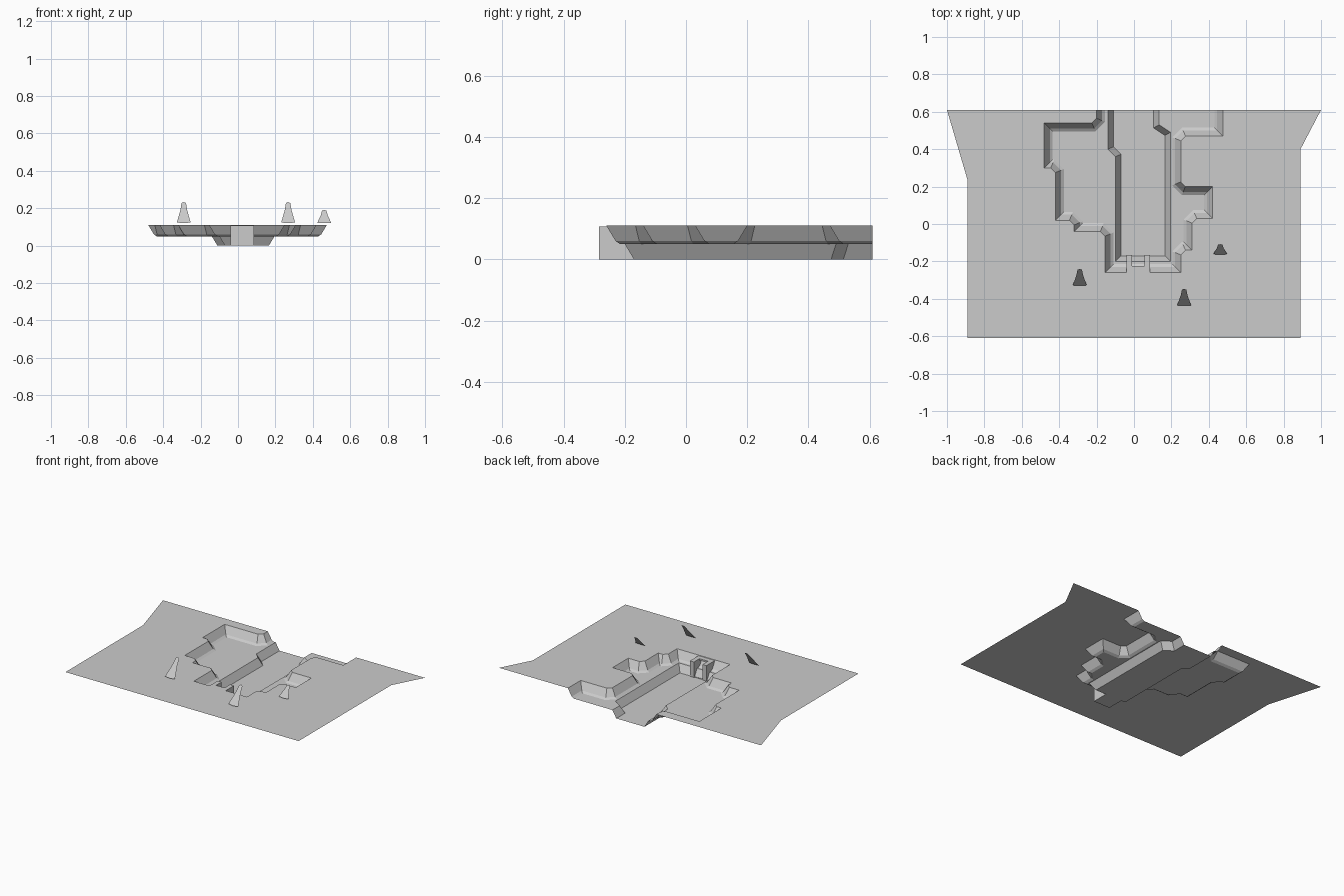
import bpy, bmesh
from mathutils import Vector

cube = bpy.data.objects.get("Cube")
if cube:
    bpy.data.objects.remove(cube, do_unlink=True)

stone = bpy.data.materials.new("stone_grey")
stone.use_nodes = True
GREY = (0.6, 0.6, 0.6, 1)
stone.diffuse_color = GREY
stone.node_tree.nodes["Principled BSDF"].inputs["Base Color"].default_value = GREY

TOP, LEDGE, BACK = 0.11, 0.05, 0.61


def finish(name, bm):
    mesh = bpy.data.meshes.new(name)
    bm.to_mesh(mesh)
    bm.free()
    mesh.materials.append(stone)
    obj = bpy.data.objects.new(name, mesh)
    bpy.context.collection.objects.link(obj)
    return obj


def cross(a, b):
    return a.x * b.y - a.y * b.x


def cut_corners(points, size):
    """Chamfer the corners that stick into the pit."""
    pts = [Vector(p) for p in points]
    out = [pts[0]]
    for a, b, c in zip(pts, pts[1:], pts[2:]):
        d, e = (b - a).normalized(), (c - b).normalized()
        out += [b - d * size, b + e * size] if cross(d, e) < -0.5 else [b]
    return out + [pts[-1]]


def inset(path, dist):
    """Move an open path to its left by a fixed distance, with mitred corners."""
    dirs = [(b - a).normalized() for a, b in zip(path, path[1:])]
    norms = [Vector((-d.y, d.x)) for d in dirs]
    out = [path[0] + norms[0] * dist]
    for p, m, n in zip(path[1:], norms, norms[1:]):
        out.append(p + (m + n) * (dist / (1 + m.dot(n))))
    return out + [path[-1] + norms[-1] * dist]


def ring(bm, path, z):
    return [bm.verts.new((p.x, p.y, z)) for p in path]


def face_up(bm, verts):
    f = bm.faces.new(verts)
    f.normal_update()
    if f.normal.z < 0:
        f.normal_flip()


def wall(bm, upper, lower):
    for i in range(len(upper) - 1):
        face_up(bm, [upper[i], lower[i], lower[i + 1], upper[i + 1]])


# Pit rim, from the back edge round the rooms and out to the back edge again
rim = cut_corners([
    (-.2, BACK), (-.2, .54), (-.48, .54), (-.48, .3), (-.42, .3), (-.42, .02),
    (-.32, .02), (-.32, -.04), (-.155, -.04), (-.155, -.26), (.25, -.26),
    (.25, -.14), (.31, -.14), (.31, .03), (.42, .03), (.42, .2), (.25, .2),
    (.25, .47), (.475, .47), (.475, BACK)], .025)

# Edge of the deeper channel
channel = [Vector(p) for p in (
    (-.14, BACK), (-.14, .4), (-.1, .36), (-.1, -.2), (.195, -.2),
    (.195, .49), (.135, .53), (.135, BACK))]

outer = [Vector(p) for p in (
    (1, BACK), (.89, .4), (.89, -.61), (-.89, -.61), (-.89, .235), (-1, BACK))]

# Ground sheet with stepped pit
bm = bmesh.new()
r0 = ring(bm, rim, TOP)
r1 = ring(bm, inset(rim, .03), .06)
r2 = ring(bm, inset(rim, .045), LEDGE)
c0 = ring(bm, channel, LEDGE)
c1 = ring(bm, inset(channel, .03), 0)
face_up(bm, r0 + ring(bm, outer, TOP))
wall(bm, r0, r1)
wall(bm, r1, r2)
face_up(bm, r2 + c0[::-1])
wall(bm, c0, c1)
face_up(bm, c1)
finish("ground_with_pit", bm)


def box(name, x, y, z):
    bm = bmesh.new()
    bmesh.ops.create_cube(bm, size=1)
    for v in bm.verts:
        v.co = [s[0] if c < 0 else s[1] for s, c in zip((x, y, z), v.co)]
    return finish(name, bm)


# Doorway at the front of the channel
for name, x in (("right_door_jamb", (-.04, -.01)), ("left_door_jamb", (.055, .085))):
    box(name, x, (-.28, -.165), (0, .107))
box("door_lintel", (-.01, .055), (-.28, -.225), (.095, .107))
box("door_back_wall", (-.04, .085), (-.285, -.28), (0, .107))
box("door_floor", (-.01, .055), (-.28, -.17), (0, .004))


# Thin leaning spikes, one flat sheet each
def spike(name, x, y, depth, height):
    bm = bmesh.new()
    outline = [(-.037, .03), (-.018, .62), (-.012, .95), (0, 1),
               (.012, .95), (.018, .62), (.037, .03), (0, 0)]
    face_up(bm, [bm.verts.new((x + u, y + t * depth, .12 + t * height))
                 for u, t in outline])
    finish(name, bm)


spike("right_spike", -.29, -.33, .09, .113)
spike("middle_spike", .268, -.437, .09, .113)
spike("left_spike", .461, -.163, .055, .07)
